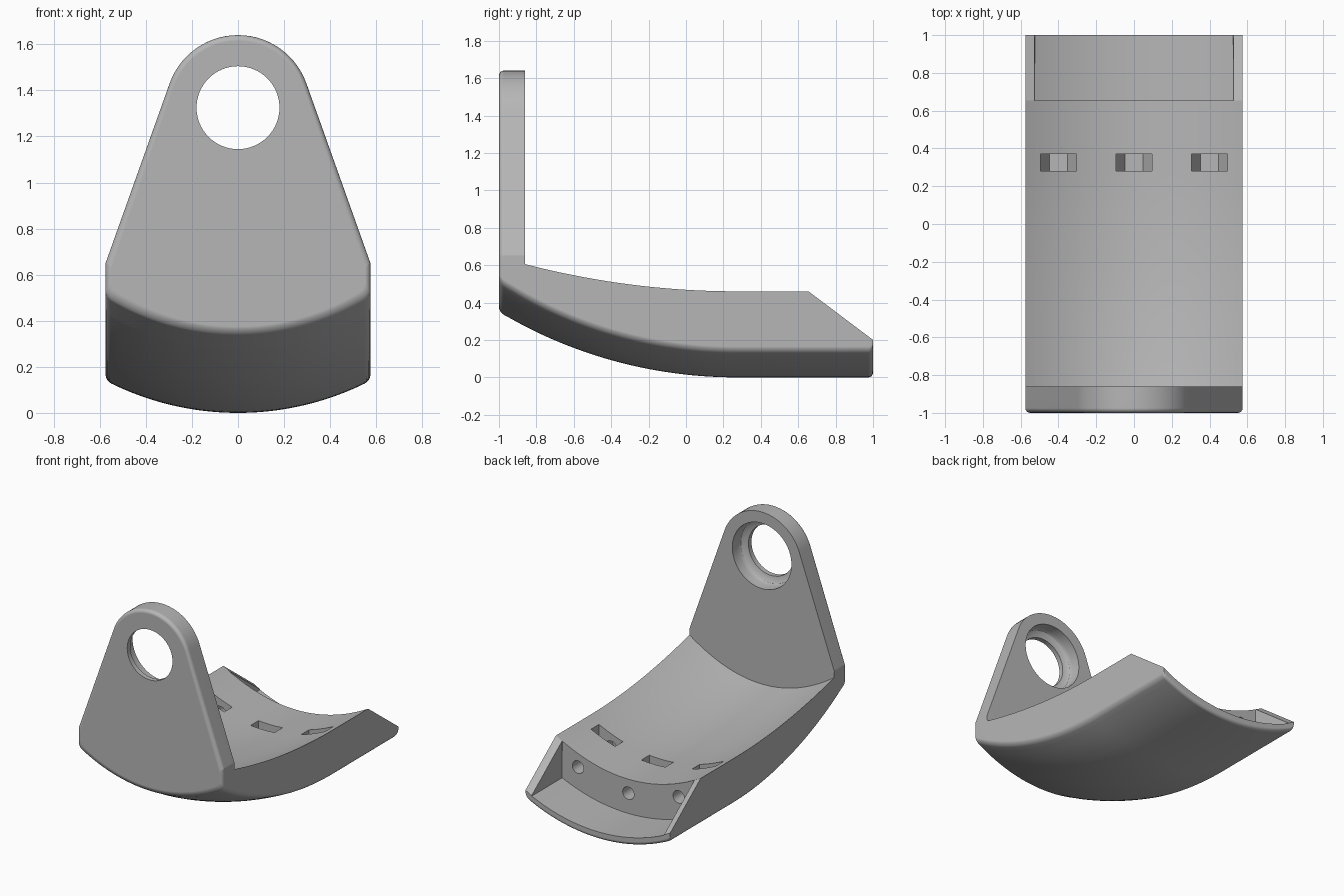
import bpy
import bmesh
from math import sin, cos, pi, radians, sqrt

if "Cube" in bpy.data.objects:
    bpy.data.objects.remove(bpy.data.objects["Cube"])

W = 0.575          # half width
R = 0.025          # edge rounding
PLATE = -0.86      # back of the upright plate
STEP = 0.655       # front of the rear pocket
BEND = 0.27        # where the curved sole becomes straight
WALL = 0.525       # inner side of the pocket walls
EYE_Z, EYE_R = 1.325, 0.315

grey = bpy.data.materials.new("plain grey")
grey.use_nodes = True
grey.diffuse_color = (0.47, 0.47, 0.47, 1)
grey.node_tree.nodes["Principled BSDF"].inputs["Base Color"].default_value = grey.diffuse_color


def loft(name, rings):
    """Closed solid through rings of equal point count."""
    bm = bmesh.new()
    loops = [[bm.verts.new(p) for p in ring] for ring in rings]
    n = len(loops[0])
    for a, b in zip(loops, loops[1:]):
        for i in range(n):
            j = (i + 1) % n
            bm.faces.new((a[i], a[j], b[j], b[i]))
    bm.faces.new(loops[0])
    bm.faces.new(loops[-1])
    bmesh.ops.recalc_face_normals(bm, faces=bm.faces)
    mesh = bpy.data.meshes.new(name)
    bm.to_mesh(mesh)
    bm.free()
    mesh.materials.append(grey)
    obj = bpy.data.objects.new(name, mesh)
    bpy.context.collection.objects.link(obj)
    return obj


def fillet(d):
    d = min(max(d, 0), R)
    return R - sqrt(R * R - d * d)


# Underside: cross arc swept along a long arc, then straight
def sole(x, y):
    arc = 1.251 - sqrt(1.251 ** 2 - x * x)
    run = max(0, BEND - y)
    return 2.48 - sqrt((2.48 - arc) ** 2 - run * run)


def underside(x, y):
    return sole(x, y) + fillet(abs(x) - W + R) + fillet(y - 1 + R)


# Upper side: plate outline, hollow trough, then pocket with sloping walls
def upper(x, y):
    a = abs(x)
    if y < PLATE:
        tx, tz = EYE_R * sin(radians(70.4)), EYE_Z + EYE_R * cos(radians(70.4))
        if a <= tx:
            return EYE_Z + sqrt(EYE_R ** 2 - a * a)
        return tz + (0.65 - tz) * (a - tx) / (W - tx)
    if y >= STEP and a <= WALL:
        return sole(x, y) + 0.055
    t = max(0, (BEND - y) / 1.13)
    z = 0.46 + 0.145 * t * t - (0.16 + 0.04 * t * t) * (1 - (x / W) ** 2)
    return z - 0.26 * max(0, y - STEP) / (1 - STEP)


# Columns across the width
half = [EYE_R * sin(radians(70.4 * k / 14)) for k in range(15)]
half += [half[-1] + (WALL - half[-1]) * k / 7 for k in range(1, 7)]
half += [WALL, WALL + 0.001]
half += [W - R + R * sin(pi / 2 * k / 4) for k in range(5)]
columns = [-x for x in reversed(half[1:])] + half


def section(y, inset=0):
    k = (W - inset) / W
    low = [(x * k, y, underside(x, y) + inset) for x in columns]
    high = [(x * k, y, upper(x, y) - inset) for x in reversed(columns)]
    return low + high


# Rounded front edge, plate, trough, pocket and rounded heel
rings = []
for k in range(5):
    a = pi / 2 * k / 4
    rings.append(section(-1 + R * (1 - cos(a)), R * (1 - sin(a))))
rings.append(section(PLATE - 0.001))
rings += [section(PLATE + (BEND - PLATE) * k / 24) for k in range(25)]
rings += [section(y) for y in (STEP - 0.001, STEP, 0.8)]
rings += [section(1 - R + R * sin(pi / 2 * k / 4)) for k in range(5)]
bracket = loft("curved_bracket", rings)


def bore(name, x, z, profile, sides):
    """Round cutter along y; profile holds (radius, y)."""
    return loft(name, [[(x + r * cos(2 * pi * i / sides), y, z + r * sin(2 * pi * i / sides))
                        for i in range(sides)] for r, y in profile])


# Eye with a wider recess at the back
cutters = [bore("eye_cutter", 0, EYE_Z,
                [(0.18, -1.1), (0.18, -0.965), (0.205, -0.96), (0.225, -0.947),
                 (0.235, -0.925), (0.235, -0.8)], 64)]

# Screw holes with open six-sided nut slots
for x, z in ((-0.4, 0.28), (0, 0.2), (0.4, 0.28)):
    cutters.append(bore("screw_cutter", x, z, [(0.045, 0.2), (0.045, 0.72)], 24))
    c = 0.095
    outline = [(-c, 0.4), (-c, 0), (-c / 2, -c * 0.87), (c / 2, -c * 0.87), (c, 0), (c, 0.4)]
    cutters.append(loft("nut_cutter", [[(x + u, y, z + v) for u, v in outline]
                                       for y in (0.28, 0.37)]))

bpy.context.view_layer.objects.active = bracket
bracket.select_set(True)
for cutter in cutters:
    cutter.hide_render = True
    mod = bracket.modifiers.new("cut", "BOOLEAN")
    mod.operation = "DIFFERENCE"
    mod.solver = "EXACT"
    mod.object = cutter
    bpy.ops.object.modifier_apply(modifier=mod.name)
    bpy.data.objects.remove(cutter)

# Smooth curves, crisp edges, flat large faces
bpy.ops.object.shade_smooth_by_angle(angle=radians(28))
weighted = bracket.modifiers.new("flat_faces", "WEIGHTED_NORMAL")
weighted.keep_sharp = True
